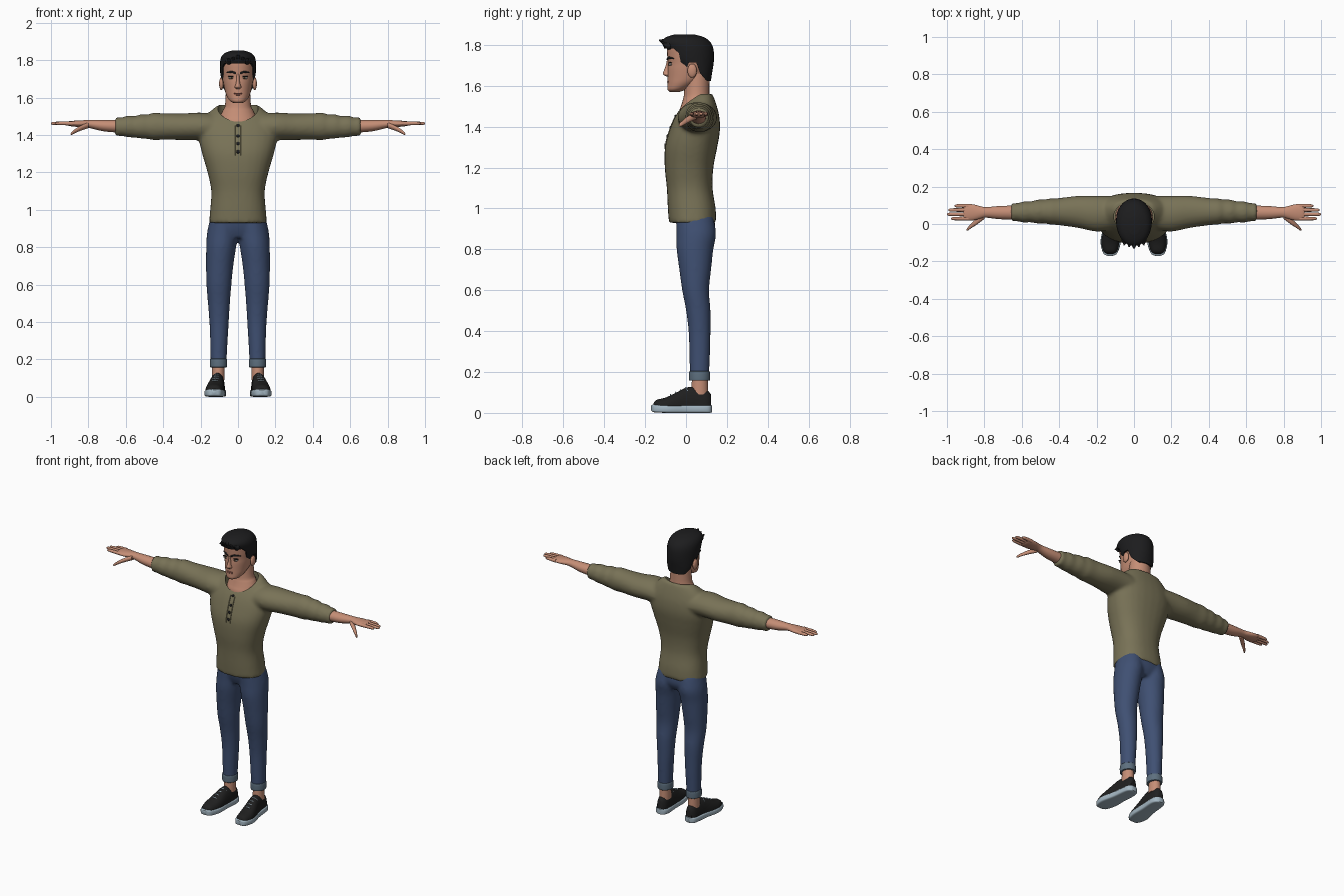
import bpy, bmesh, math
from mathutils import Vector

if "Cube" in bpy.data.objects:
    bpy.data.objects.remove(bpy.data.objects["Cube"])


def material(name, *rgb):
    mat = bpy.data.materials.new(name)
    mat.use_nodes = True
    mat.diffuse_color = (*rgb, 1)
    mat.node_tree.nodes["Principled BSDF"].inputs["Base Color"].default_value = (*rgb, 1)
    return mat


skin = material("skin", .56, .27, .18)
lips = material("lips", .36, .13, .10)
black = material("hair black", .012, .012, .013)
olive = material("olive knit", .19, .17, .095)
denim = material("blue denim", .05, .08, .17)
cuff_blue = material("faded denim", .11, .16, .21)
canvas = material("black canvas", .014, .014, .014)
rubber = material("pale rubber", .37, .47, .54)
eye_white = material("eye white", .55, .5, .45)
brown = material("iris brown", .06, .035, .015)


def smooth_keys(keys, steps):
    """Interpolate the section keys with a Catmull-Rom spline."""
    out = []
    for i in range(len(keys) - 1):
        p, q, r, s = (keys[min(max(i + k, 0), len(keys) - 1)] for k in (-1, 0, 1, 2))
        for j in range(steps):
            t = j / steps
            out.append([b + .5 * t * (c - a + t * (2 * a - 5 * b + 4 * c - d + t * (3 * (b - c) + d - a)))
                        for a, b, c, d in zip(p, q, r, s)])
    return out + [keys[-1]]


def loft(bm, axis, keys, side=1, power=1, sides=28, steps=4, floor=None):
    """Skin rounded sections (station, centre u, centre v, radius u, radius v)."""
    keys = [(k[0], 0, *k[1:]) if len(k) == 4 else k for k in keys]
    rings = []
    for t, cu, cv, ru, rv in smooth_keys(keys, steps):
        ring = []
        for i in range(sides):
            a = math.tau * i / sides
            c, s = math.cos(a), math.sin(a)
            u = cu + ru * math.copysign(abs(c) ** power, c)
            v = cv + rv * math.copysign(abs(s) ** power, s)
            if floor is not None:
                v = max(v, floor)
            x, y, z = {"x": (t, u, v), "y": (u, t, v), "z": (u, v, t)}[axis]
            ring.append(bm.verts.new((x * side, y, z)))
        rings.append(ring)
    for low, high in zip(rings, rings[1:]):
        for i in range(sides):
            j = (i + 1) % sides
            bm.faces.new((low[i], low[j], high[j], high[i]))
    bm.faces.new(rings[0])
    bm.faces.new(rings[-1])


def ball(bm, centre, radii):
    made = bmesh.ops.create_uvsphere(bm, u_segments=20, v_segments=12, radius=1)
    for v in made["verts"]:
        v.co = Vector(c + r * w for c, r, w in zip(centre, radii, v.co))


def finish(bm, name, mat, angle=50):
    bmesh.ops.recalc_face_normals(bm, faces=bm.faces)
    mesh = bpy.data.meshes.new(name)
    bm.to_mesh(mesh)
    bm.free()
    mesh.materials.append(mat)
    obj = bpy.data.objects.new(name, mesh)
    bpy.context.collection.objects.link(obj)
    smooth(obj, angle)
    return obj


def smooth(obj, angle):
    bpy.ops.object.select_all(action="DESELECT")
    obj.select_set(True)
    bpy.context.view_layer.objects.active = obj
    bpy.ops.object.shade_smooth_by_angle(angle=math.radians(angle))


def part(name, mat, axis, keys, mirrored=False, **options):
    bm = bmesh.new()
    for side in (1, -1) if mirrored else (1,):
        loft(bm, axis, keys, side, **options)
    return finish(bm, name, mat)


def sculpt(obj, mat, voxel=0, cutter=None, angle=50):
    """Fuse overlapping lofts, carve with a cutter, and keep the result."""
    if voxel:
        obj.modifiers.new("fuse", "REMESH").voxel_size = voxel
        relax = obj.modifiers.new("relax", "SMOOTH")
        relax.factor, relax.iterations = .5, 8
    if cutter:
        cutter.hide_render = True
        cut = obj.modifiers.new("carve", "BOOLEAN")
        cut.operation, cut.solver, cut.object = "DIFFERENCE", "EXACT", cutter
    bpy.context.view_layer.update()
    graph = bpy.context.evaluated_depsgraph_get()
    obj_mesh = bpy.data.meshes.new_from_object(obj.evaluated_get(graph))
    obj.modifiers.clear()
    obj.data = obj_mesh
    obj_mesh.materials.clear()
    obj_mesh.materials.append(mat)
    if cutter:
        bpy.data.objects.remove(cutter)
    smooth(obj, angle)


# Shirt: torso and sleeves fused, with a scooped neck opening
bm = bmesh.new()
loft(bm, "z", [(.93, .032, .155, .116), (1, .028, .149, .117), (1.1, .018, .143, .112),
               (1.2, .015, .163, .119), (1.3, .025, .192, .128), (1.38, .042, .208, .124),
               (1.45, .055, .2, .108), (1.51, .068, .165, .08), (1.56, .085, .108, .045)], power=.85)
sleeve = [(.1, .06, 1.44, .09, .07), (.2, .055, 1.446, .096, .074), (.3, .065, 1.444, .086, .071),
          (.4, .066, 1.445, .073, .071), (.45, .067, 1.446, .07, .074), (.48, .067, 1.444, .064, .066),
          (.52, .066, 1.446, .064, .065), (.55, .065, 1.443, .056, .058), (.59, .064, 1.446, .057, .058),
          (.62, .063, 1.444, .049, .05), (.658, .063, 1.445, .05, .052)]
for side in (1, -1):
    loft(bm, "x", sleeve, side)
shirt = finish(bm, "shirt", olive)
neck_hole = part("neck_hole_cutter", olive, "z", [(1.4, .04, .108, .08), (1.7, .04, .108, .08)], steps=1, sides=48)
sculpt(shirt, olive, .01, neck_hole)


# Placket ridges and buttons laid on the chest
def chest(x, z):
    return shirt.ray_cast(Vector((x, -1, z)), Vector((0, 1, 0)))[1].y


bpy.context.view_layer.update()
bm = bmesh.new()
for x in (-.015, .015):
    loft(bm, "z", [(z, x, chest(x, z), .002, .003) for z in (1.29, 1.33, 1.37, 1.41, 1.45)], sides=8)
finish(bm, "placket", olive)
bm = bmesh.new()
for z in (1.45, 1.395, 1.353, 1.31):
    ball(bm, (0, chest(0, z), z), (.009, .005, .009))
finish(bm, "buttons", black)

# Jeans: legs and hips fused
bm = bmesh.new()
leg = [(.17, .104, .066, .042, .047), (.3, .102, .067, .047, .051), (.4, .101, .066, .052, .054),
       (.5, .102, .06, .059, .06), (.6, .102, .047, .067, .066), (.7, .098, .045, .073, .078),
       (.8, .09, .044, .08, .09), (.88, .082, .05, .083, .097), (.97, .075, .04, .07, .09)]
for side in (1, -1):
    loft(bm, "z", leg, side)
loft(bm, "z", [(.85, .048, .14, .07), (.9, .05, .16, .092), (.97, .04, .14, .096)], power=.9)
jeans = finish(bm, "jeans", denim)
sculpt(jeans, denim, .009)
part("trouser_cuffs", cuff_blue, "z",
     [(.158, .104, .066, .043, .048), (.163, .104, .066, .046, .051),
      (.198, .104, .066, .046, .051), (.204, .104, .066, .042, .047)], True)

# Ankles and shoes
part("ankles", skin, "z", [(.09, .105, .066, .034, .042), (.18, .105, .068, .033, .038)], True)
part("shoe_uppers", canvas, "y",
     [(-.16, .127, .03, .02, .015), (-.145, .127, .03, .037, .033), (-.1, .126, .03, .048, .045),
      (-.05, .12, .03, .047, .068), (0, .113, .03, .041, .093), (.05, .108, .03, .038, .097),
      (.1, .106, .03, .034, .083), (.122, .106, .03, .02, .06)], True, power=.85, floor=.02)
part("shoe_soles", rubber, "y",
     [(-.17, .127, .024, .015, .013), (-.155, .127, .022, .038, .019), (-.09, .124, .019, .055, .019),
      (0, .114, .019, .046, .019), (.08, .107, .019, .044, .019), (.115, .107, .019, .034, .019),
      (.128, .107, .02, .014, .017)], True, power=.4)
bm = bmesh.new()
for side in (1, -1):
    for i in range(4):
        y, z, x = -.075 + .024 * i, .089 + .011 * i, .123 - .003 * i
        loft(bm, "x", [(x - .026, y + .01, z - .013, .003, .003), (x, y, z, .003, .004),
                       (x + .026, y + .01, z - .013, .003, .003)], side, sides=8)
finish(bm, "shoe_laces", rubber)

# Hands with forearms, fingers and thumbs
bm = bmesh.new()
palm = [(.63, .061, 1.446, .038, .034), (.72, .061, 1.45, .035, .03), (.79, .062, 1.458, .028, .022),
        (.82, .062, 1.46, .033, .019), (.86, .062, 1.46, .043, .017), (.9, .063, 1.461, .044, .013),
        (.912, .063, 1.461, .036, .008)]
thumb = [(.8, .045, 1.452, .018, .016), (.84, .014, 1.437, .017, .014),
         (.87, -.01, 1.421, .012, .011), (.887, -.025, 1.41, .009, .009), (.895, -.031, 1.405, .003, .003)]
for side in (1, -1):
    loft(bm, "x", palm, side)
    loft(bm, "x", thumb, side, sides=14)
    for y, tip in ((.029, .978), (.052, 1), (.075, .992), (.097, .96)):
        loft(bm, "x", [(.885, y, 1.461, .011, .011), (.93, y, 1.462, .0098, .0098),
                       (tip - .012, y, 1.462, .0085, .008), (tip, y, 1.461, .003, .003)], side, sides=14)
finish(bm, "hands", skin)

# Neck, head, nose and ears
part("neck", skin, "z", [(1.42, .042, .1, .078), (1.47, .045, .1, .08), (1.5, .05, .095, .075),
                         (1.53, .052, .082, .068), (1.56, .052, .069, .062), (1.66, .055, .064, .06)])
part("head", skin, "z",
     [(1.57, -.055, .02, .024), (1.582, -.045, .043, .045), (1.61, -.02, .061, .07),
      (1.64, 0, .071, .09), (1.68, .01, .079, .1), (1.71, .015, .083, .103),
      (1.75, .015, .087, .107), (1.8, .01, .085, .1), (1.84, .01, .05, .06)])
part("nose", skin, "z", [(1.725, -.082, .007, .011), (1.69, -.086, .009, .016), (1.665, -.09, .014, .022),
                         (1.655, -.088, .018, .023), (1.645, -.084, .009, .011)], sides=16)
bm = bmesh.new()
for side in (1, -1):
    ball(bm, (side * .089, .03, 1.674), (.012, .023, .034))
finish(bm, "ears", skin)

# Eyes, brows and mouth
for name, mat, centre, radii in (("eyes", eye_white, (.036, -.076, 1.705), (.016, .009, .0065)),
                                 ("irises", brown, (.035, -.082, 1.705), (.0065, .005, .006)),
                                 ("upper_lashes", black, (.037, -.077, 1.713), (.019, .009, .0025))):
    bm = bmesh.new()
    for side in (1, -1):
        ball(bm, (side * centre[0], *centre[1:]), radii)
    finish(bm, name, mat)
part("eyebrows", black, "x", [(.012, -.091, 1.73, .004, .005), (.035, -.083, 1.737, .005, .006),
                              (.062, -.062, 1.733, .004, .003)], True, sides=10)
bm = bmesh.new()
for z, depth in ((1.622, .009), (1.615, .008)):
    ball(bm, (0, -.084, z), (.023, depth, .004))
finish(bm, "mouth", lips)

# Hair cap carved along the hairline, with swept tufts at the front
hair = part("hair", black, "z",
            [(1.6, .07, .066, .048), (1.66, .06, .084, .067), (1.72, .03, .094, .106),
             (1.78, .015, .096, .119), (1.815, 0, .09, .118), (1.838, -.005, .07, .092),
             (1.852, -.008, .03, .045)])
hairline = [(-.3, 1.778), (-.06, 1.782), (-.035, 1.76), (-.02, 1.69), (.005, 1.69), (.015, 1.715),
            (.05, 1.715), (.07, 1.66), (.1, 1.625), (.3, 1.61), (.3, 1.4), (-.3, 1.4)]
bm = bmesh.new()
outline = bm.faces.new([bm.verts.new((-.3, y, z)) for y, z in hairline])
swept = bmesh.ops.extrude_face_region(bm, geom=[outline])
bmesh.ops.translate(bm, vec=(.6, 0, 0), verts=[v for v in swept["geom"] if isinstance(v, bmesh.types.BMVert)])
sculpt(hair, black, cutter=finish(bm, "hairline_cutter", black))
bm = bmesh.new()
for i in range(-2, 3):
    x, drop = i * .024, abs(i) * .009
    loft(bm, "y", [(-.132 + drop, x * 1.1, 1.824 - drop, .003, .003), (-.115 + drop, x, 1.816 - drop, .012, .012),
                   (-.08, x, 1.816 - drop, .02, .021), (-.02, x * .8, 1.825, .018, .015)], sides=12)
finish(bm, "hair_tufts", black)
